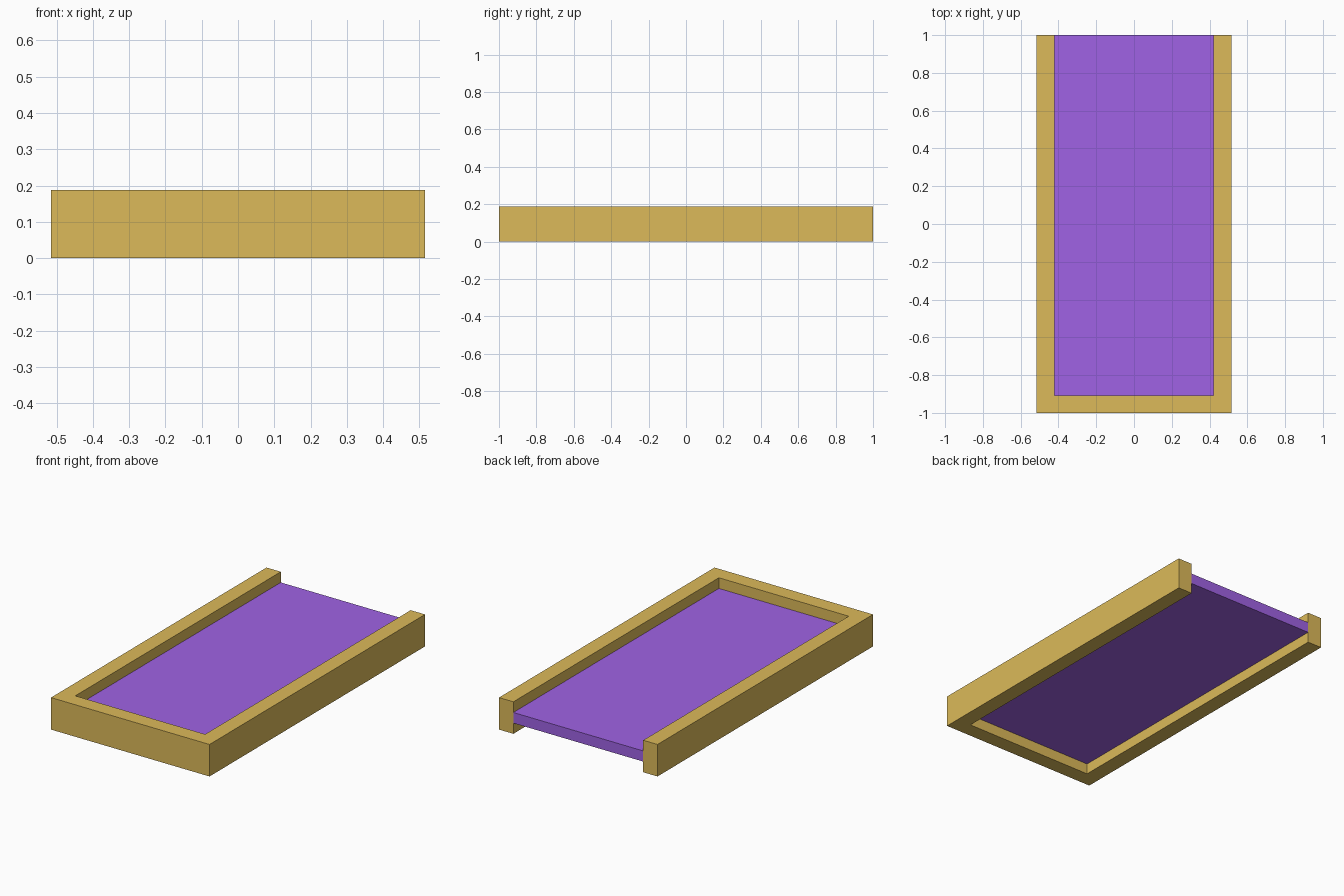
import bpy
import bmesh

cube = bpy.data.objects.get("Cube")
if cube:
    bpy.data.objects.remove(cube, do_unlink=True)

HALF_W, HALF_L, HEIGHT = 0.515, 1.0, 0.188
INNER_W, INNER_FRONT = 0.422, -0.908


def make_material(name, rgb):
    mat = bpy.data.materials.new(name)
    mat.use_nodes = True
    mat.diffuse_color = (*rgb, 1)
    mat.node_tree.nodes["Principled BSDF"].inputs["Base Color"].default_value = (*rgb, 1)
    return mat


def extrude_outline(name, outline, bottom, top, mat):
    """Flat outline in xy, raised into a solid between two heights."""
    bm = bmesh.new()
    face = bm.faces.new([bm.verts.new((x, y, bottom)) for x, y in outline])
    raised = bmesh.ops.extrude_face_region(bm, geom=[face], use_keep_orig=True)
    verts = [v for v in raised["geom"] if isinstance(v, bmesh.types.BMVert)]
    bmesh.ops.translate(bm, verts=verts, vec=(0, 0, top - bottom))
    bmesh.ops.recalc_face_normals(bm, faces=bm.faces)
    mesh = bpy.data.meshes.new(name)
    bm.to_mesh(mesh)
    bm.free()
    mesh.materials.append(mat)
    obj = bpy.data.objects.new(name, mesh)
    bpy.context.collection.objects.link(obj)


gold = make_material("ochre_gold", (0.716, 0.490, 0.101))
purple = make_material("purple", (0.350, 0.123, 0.778))

# U-shaped rim, open at the back
half = [(HALF_W, -HALF_L), (HALF_W, HALF_L), (INNER_W, HALF_L), (INNER_W, INNER_FRONT)]
rim = half + [(-x, y) for x, y in reversed(half)]
extrude_outline("frame", rim, 0, HEIGHT, gold)

# Panel held in the middle third of the rim's height
panel = [(-INNER_W, INNER_FRONT), (INNER_W, INNER_FRONT), (INNER_W, HALF_L), (-INNER_W, HALF_L)]
extrude_outline("panel", panel, HEIGHT / 3, HEIGHT * 2 / 3, purple)
